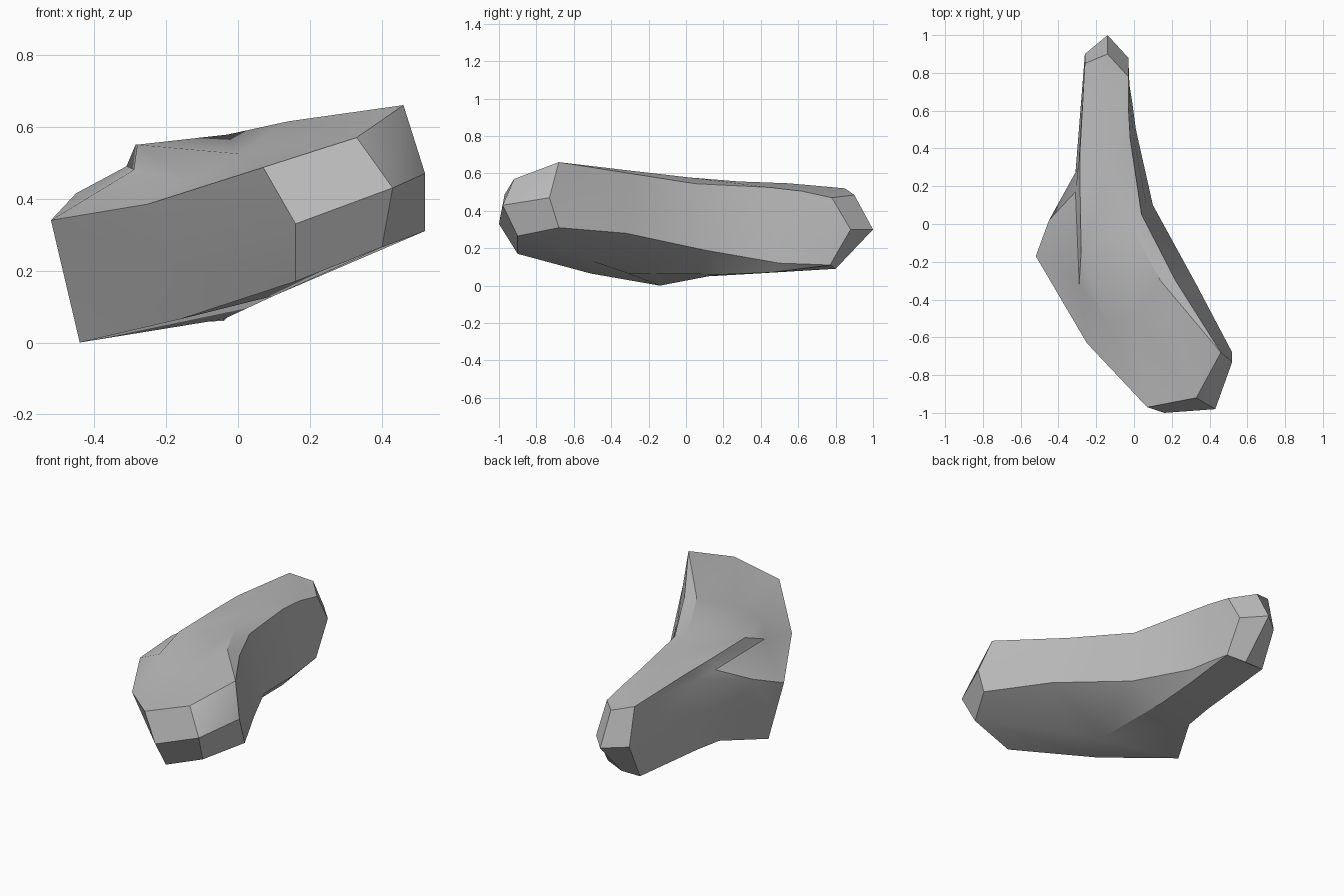
import bpy, bmesh, math
from mathutils import Vector

cube = bpy.data.objects.get("Cube")
if cube:
    bpy.data.objects.remove(cube, do_unlink=True)


def make_material(name, colour):
    material = bpy.data.materials.new(name)
    material.use_nodes = True
    material.diffuse_color = colour
    shader = next(n for n in material.node_tree.nodes if n.type == 'BSDF_PRINCIPLED')
    shader.inputs["Base Color"].default_value = colour
    shader.inputs["Roughness"].default_value = 0.9
    return material


def P(x, y, z):
    return Vector((x, y, z))


def body_ring(top_right, low_right, base_right, base_left, side, groove, top_left, crest):
    """Cross-section with a middle point added on both flanks."""
    return [top_right, top_right.lerp(low_right, .5), low_right, base_right,
            base_left, base_left.lerp(side, .5), side, groove, top_left, crest]


# Blunt nose: a four-cornered front face surrounded by bevels
nose_right, nose_low_right = P(.43, -.98, .43), P(.40, -.9, .265)
nose_low_left, nose_left = P(.16, -.9, .17), P(.16, -1, .33)
nose = [nose_right, nose_right, nose_low_right, nose_low_right, nose_low_left,
        nose_left, nose_left, nose_left, nose_right, nose_right]
brow_left, brow_right, peak = P(.07, -.97, .487), P(.33, -.92, .57), P(.46, -.68, .66)
shoulder = [peak, P(.52, -.73, .47), P(.52, -.68, .31), nose_low_right, nose_low_left,
            nose_left, brow_left, brow_left, brow_right, peak]

# Body: widening to the side hump, then narrowing to the tail
waist = body_ring(P(.22, -.3, .6), P(.33, -.32, .28), P(.1, -.5, .13),
                  P(-.16, -.51, .065), P(-.25, -.63, .385),
                  P(-.13, -.54, .45), P(0, -.48, .525), P(.14, -.3, .615))
hump = body_ring(P(.04, .05, .545), P(.1, .1, .19), P(-.04, -.31, .065),
                 P(-.44, -.14, 0), P(-.52, -.17, .34),
                 P(-.29, -.32, .48), P(-.28, -.15, .55), P(-.03, .02, .578))
tail_root = body_ring(P(-.02, .45, .525), P(.01, .5, .12), P(-.04, .2, .06),
                      P(-.3, .12, .05), P(-.45, .02, .415),
                      P(-.31, .17, .49), P(-.285, .17, .55), P(-.12, .28, .557))
tail_middle = body_ring(P(-.03, .62, .505), P(-.01, .65, .115), P(-.03, .45, .07),
                        P(-.28, .3, .06), P(-.31, .27, .3),
                        P(-.295, .3, .48), P(-.285, .4, .55), P(-.15, .55, .547))

# Tail end: bevels closing on a short vertical ridge
tail_side, tail_corner, tail_top = P(-.26, .9, .3), P(-.03, .77, .11), P(-.26, .85, .52)
tail_end = [P(-.03, .78, .47), P(-.03, .88, .3), tail_corner, tail_corner,
            P(-.26, .8, .09), tail_side, tail_side, tail_side, tail_top, tail_top]
ridge_top, tip, ridge_base = P(-.14, .9, .485), P(-.14, 1, .3), P(-.14, .8, .09)
tail_ridge = [ridge_top, tip, ridge_base, ridge_base, ridge_base,
              tip, tip, tip, ridge_top, ridge_top]


def loft(name, rings, material):
    bm = bmesh.new()
    loops = [[bm.verts.new(point) for point in ring] for ring in rings]
    bm.faces.new(loops[0])
    for near, far in zip(loops, loops[1:]):
        count = len(near)
        for i in range(count):
            j = (i + 1) % count
            bm.faces.new((near[i], near[j], far[j], far[i]))
    # Weld the points shared by neighbouring rings
    bmesh.ops.remove_doubles(bm, verts=bm.verts, dist=0.001)
    bmesh.ops.recalc_face_normals(bm, faces=bm.faces)
    mesh = bpy.data.meshes.new(name)
    bm.to_mesh(mesh)
    bm.free()
    mesh.materials.append(material)
    obj = bpy.data.objects.new(name, mesh)
    bpy.context.collection.objects.link(obj)
    bpy.ops.object.select_all(action='DESELECT')
    bpy.context.view_layer.objects.active = obj
    obj.select_set(True)
    bpy.ops.object.shade_smooth_by_angle(angle=math.radians(30))
    return obj


stone_grey = make_material("stone grey", (.5, .5, .5, 1))
loft("bent_rock", [nose, shoulder, waist, hump, tail_root,
                   tail_middle, tail_end, tail_ridge], stone_grey)
